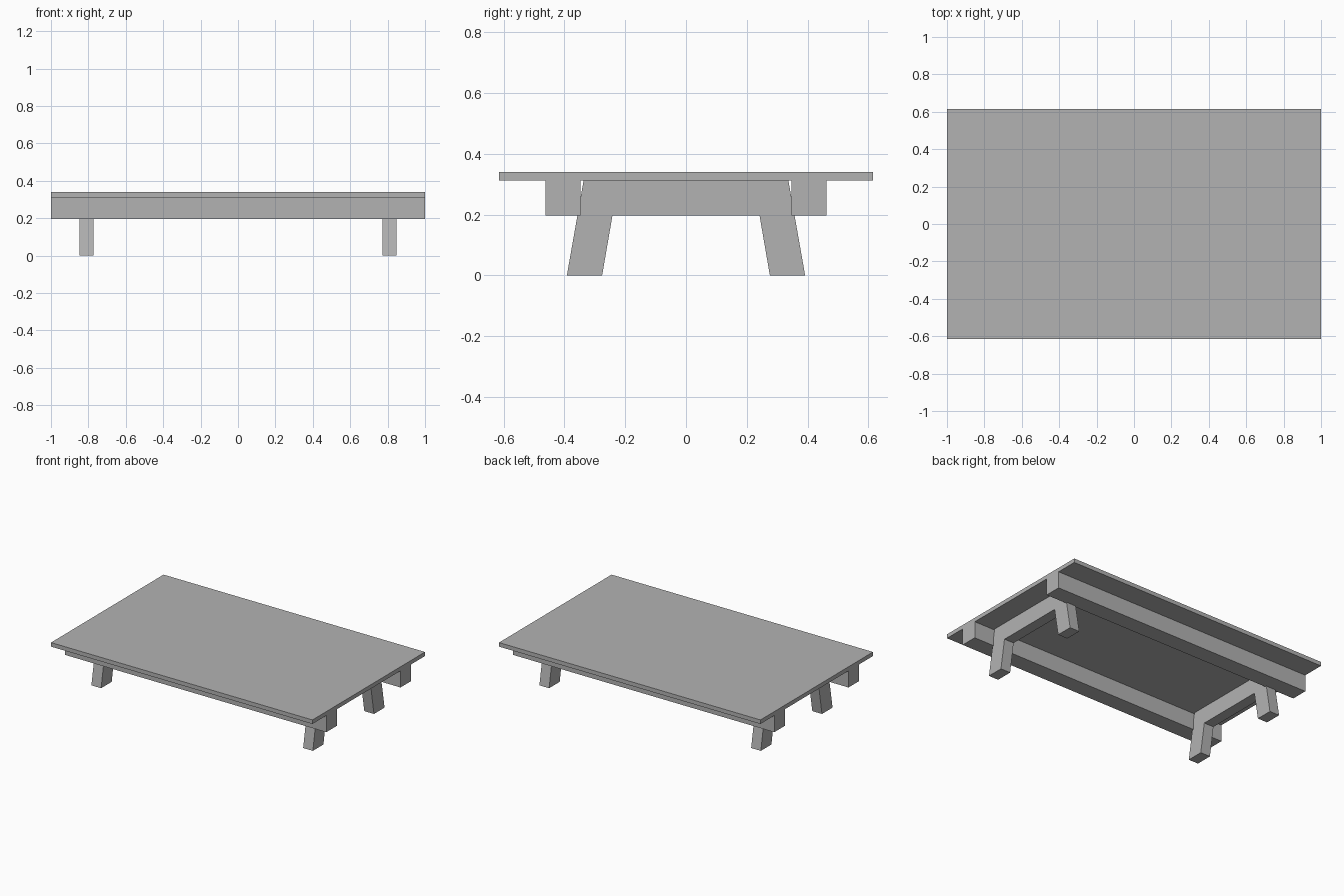
import bpy
import bmesh

cube = bpy.data.objects.get("Cube")
if cube:
    bpy.data.objects.remove(cube, do_unlink=True)

# One plain grey for the whole table
grey = bpy.data.materials.new("plain grey")
grey.use_nodes = True
colour = (0.45, 0.45, 0.45, 1)
grey.diffuse_color = colour
grey.node_tree.nodes["Principled BSDF"].inputs["Base Color"].default_value = colour


def finish(name, bm):
    mesh = bpy.data.meshes.new(name)
    bmesh.ops.recalc_face_normals(bm, faces=bm.faces)
    bm.to_mesh(mesh)
    bm.free()
    mesh.materials.append(grey)
    obj = bpy.data.objects.new(name, mesh)
    bpy.context.collection.objects.link(obj)
    return obj


def extrude_x(name, profile, x0, x1):
    """Extrude a closed (y, z) outline from x0 to x1."""
    bm = bmesh.new()
    face = bm.faces.new([bm.verts.new((x0, y, z)) for y, z in profile])
    result = bmesh.ops.extrude_face_region(bm, geom=[face])
    verts = [v for v in result["geom"] if isinstance(v, bmesh.types.BMVert)]
    bmesh.ops.translate(bm, vec=(x1 - x0, 0, 0), verts=verts)
    return finish(name, bm)


def rect(y0, y1, z0, z1):
    return [(y0, z0), (y1, z0), (y1, z1), (y0, z1)]


LOW, UNDER, TOP = 0.197, 0.312, 0.34

# Flat top
extrude_x("table_top", rect(-0.615, 0.615, UNDER, TOP), -1, 1)

# Long beams under the top
extrude_x("front_beam", rect(-0.463, -0.347, LOW, UNDER), -1, 1)
extrude_x("back_beam", rect(0.347, 0.463, LOW, UNDER), -1, 1)

# Leg frames: crossbar with two splayed legs in one outline
half = [(0.242, LOW), (0.276, 0), (0.392, 0), (0.337, UNDER)]
frame = half + [(-y, z) for y, z in reversed(half)]
for name, x in (("right_leg_frame", -0.81), ("left_leg_frame", 0.81)):
    extrude_x(name, frame, x - 0.037, x + 0.037)
